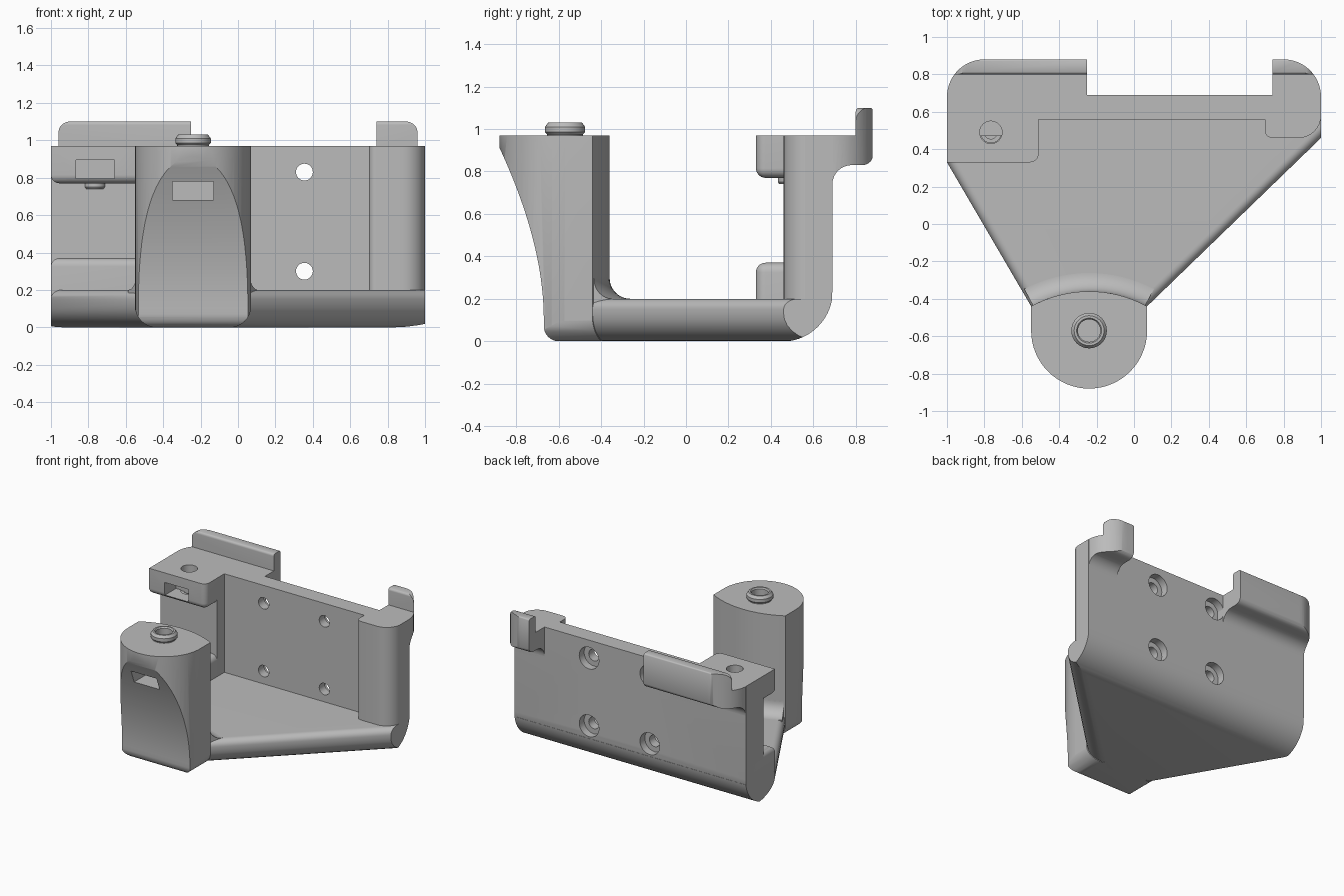
import bpy, bmesh
from math import pi, sin, cos, tan, atan2, radians
from mathutils import Vector
from mathutils.geometry import interpolate_bezier

if "Cube" in bpy.data.objects:
    bpy.data.objects.remove(bpy.data.objects["Cube"])

GREY = (0.5, 0.5, 0.5, 1)
grey = bpy.data.materials.new("plain grey")
grey.use_nodes = True
grey.diffuse_color = GREY
grey.node_tree.nodes["Principled BSDF"].inputs["Base Color"].default_value = GREY


def circle(cx, cy, r, start=0, end=360, n=32):
    """Points along an arc, in degrees; a full circle does not repeat its first point."""
    count = n if end - start == 360 else n + 1
    angles = [radians(start + (end - start) * i / n) for i in range(count)]
    return [(cx + r * cos(a), cy + r * sin(a)) for a in angles]


def outline(points, n=8):
    """Closed polygon; a third value on a point rounds that corner."""
    result = []
    for i, p in enumerate(points):
        corner = Vector(p[:2])
        if len(p) == 2:
            result.append(tuple(corner))
            continue
        d1 = (Vector(points[i - 1][:2]) - corner).normalized()
        d2 = (Vector(points[(i + 1) % len(points)][:2]) - corner).normalized()
        half = d1.angle(d2) / 2
        centre = corner + (d1 + d2).normalized() * p[2] / sin(half)
        v1 = corner + d1 * p[2] / tan(half) - centre
        v2 = corner + d2 * p[2] / tan(half) - centre
        a1 = atan2(v1.y, v1.x)
        turn = (atan2(v2.y, v2.x) - a1 + pi) % (2 * pi) - pi
        for k in range(n + 1):
            a = a1 + turn * k / n
            result.append((centre.x + p[2] * cos(a), centre.y + p[2] * sin(a)))
    return result


def finish(name, bm):
    bmesh.ops.recalc_face_normals(bm, faces=bm.faces)
    mesh = bpy.data.meshes.new(name)
    bm.to_mesh(mesh)
    bm.free()
    mesh.materials.append(grey)
    ob = bpy.data.objects.new(name, mesh)
    bpy.context.scene.collection.objects.link(ob)
    return ob


def prism_mesh(points, axis, lo, hi):
    place = {"x": lambda a, b, h: (h, a, b),
             "y": lambda a, b, h: (a, h, b),
             "z": lambda a, b, h: (a, b, h)}[axis]
    bm = bmesh.new()
    low = [bm.verts.new(place(a, b, lo)) for a, b in points]
    high = [bm.verts.new(place(a, b, hi)) for a, b in points]
    bm.faces.new(low)
    bm.faces.new(high)
    for i in range(len(points)):
        bm.faces.new((low[i - 1], low[i], high[i], high[i - 1]))
    bmesh.ops.recalc_face_normals(bm, faces=bm.faces)
    return bm


def prism(name, points, axis, lo, hi):
    return finish(name, prism_mesh(points, axis, lo, hi))


def rect(a1, a2, b1, b2):
    return [(a1, b1), (a2, b1), (a2, b2), (a1, b2)]


def round_edges(bm, test, radius):
    edges = [e for e in bm.edges if test(e.verts[0].co, e.verts[1].co)]
    bmesh.ops.bevel(bm, geom=edges, offset=radius, segments=7, profile=0.5, affect="EDGES")


def carve(ob, operation, *cutters):
    """Boolean with each cutter, then bake the result and drop the cutters."""
    for c in cutters:
        c.hide_render = True
        mod = ob.modifiers.new("carve", "BOOLEAN")
        mod.operation, mod.object, mod.solver = operation, c, "EXACT"
    bpy.context.view_layer.update()
    graph = bpy.context.evaluated_depsgraph_get()
    baked = bpy.data.meshes.new_from_object(ob.evaluated_get(graph))
    ob.modifiers.clear()
    ob.data = baked
    for c in cutters:
        bpy.data.objects.remove(c)


def revolve(name, profile, cx, cy, start=0, end=360, n=32):
    """Turn a closed (radius, z) profile about a vertical axis."""
    bm = bmesh.new()
    full = end - start == 360
    rings = []
    for i in range(n if full else n + 1):
        a = radians(start + (end - start) * i / n)
        rings.append([bm.verts.new((cx + r * cos(a), cy + r * sin(a), z)) for r, z in profile])
    pairs = list(zip(rings, rings[1:])) + ([(rings[-1], rings[0])] if full else [])
    for one, two in pairs:
        for k in range(len(profile)):
            bm.faces.new((one[k - 1], one[k], two[k], two[k - 1]))
    if not full:
        bm.faces.new(rings[0])
        bm.faces.new(rings[-1])
    return finish(name, bm)


# Base plate: tapered plan with rounded slanted edges and a rounded back heel
plan = [(-1, 0.33), (-0.55, -0.44), (0.07, -0.44), (1, 0.46), (1, 0.69), (-1, 0.69)]
bm = prism_mesh(plan, "z", 0, 0.2)


def slanted(p, q):
    return abs(p.x - q.x) > 0.2 and abs(p.y - q.y) > 0.2


round_edges(bm, lambda p, q: slanted(p, q) and max(p.z, q.z) < 0.001, 0.13)
round_edges(bm, lambda p, q: slanted(p, q) and min(p.z, q.z) > 0.199, 0.05)
base = finish("base_plate", bm)
heel = outline([(-1, -0.002), (0.692, -0.002, 0.24), (0.692, 0.5), (-1, 0.5)], 14)
carve(base, "INTERSECT", prism("heel_cutter", heel, "x", -1.1, 1.1))

# Back wall with four counterbored screw holes
wall = prism("back_wall", [(0.56, 0.97), (0.56, 0.1), (0.64, 0.1), (0.675, 0.16),
                           (0.687, 0.2), (0.69, 0.24), (0.69, 0.97)], "x", -1, 1)
cutters = []
for x in (-0.17, 0.355):
    for z in (0.3, 0.83):
        cutters.append(prism("screw_hole", circle(x, z, 0.045), "y", 0.4, 0.8))
        cutters.append(prism("counterbore", circle(x, z, 0.085), "y", 0.63, 0.81))
carve(wall, "DIFFERENCE", *cutters)

# Thick column on one end, thinner pad between the clamp blocks on the other
prism("end_column", outline([(0.7, 0.46, 0.04), (1, 0.46, 0.12), (1, 0.6), (0.7, 0.6)]),
      "z", 0.15, 0.97)
prism("end_pad", rect(-1, -0.51, 0.47, 0.6), "z", 0.15, 0.9)


# Clamp blocks, rounded on the sides facing each other
def clamp_block(name, lo, hi, round_z):
    bm = prism_mesh(rect(-1, -0.51, 0.33, 0.6), "z", lo, hi)

    def soft(p, q):
        mid = (p + q) / 2
        facing = abs(p.z - round_z) < 0.001 and abs(q.z - round_z) < 0.001 and mid.y < 0.55
        return facing or (abs(p.z - q.z) > 0.05 and mid.x > -0.6 and mid.y < 0.4)

    round_edges(bm, soft, 0.045)
    return finish(name, bm)


clamp_block("lower_block", 0.17, 0.37, 0.37)
upper = clamp_block("upper_block", 0.77, 0.97, 0.77)
carve(upper, "DIFFERENCE",
      prism("bolt_hole", circle(-0.765, 0.49, 0.06), "z", 0.6, 1.1),
      prism("nut_slot", rect(-0.865, -0.66, 0.795, 0.895), "y", 0.2, 0.56))
revolve("bolt_collar", [(0.035, 0.74), (0.05, 0.74), (0.057, 0.75), (0.057, 0.79), (0.035, 0.79)],
        -0.765, 0.49)


# Hooks rising behind the wall
def hook(name, inner, outer):
    s = 1 if outer > 0 else -1
    body = prism(name, outline([(inner, 0.5), (outer, 0.5), (outer, 0.88, 0.2), (inner, 0.88)], 14),
                 "z", 0.5, 1.3)
    side = outline([(0.6, 0.97), (0.6, 0.7), (0.69, 0.7), (0.69, 0.83, 0.09), (0.882, 0.83, 0.05),
                    (0.882, 1.102, 0.02), (0.8, 1.102, 0.02), (0.8, 0.97)])
    front = outline([(inner - s * 0.1, 0.6), (s * 1.05, 0.6), (s * 1.05, 1.0), (s * 0.96, 1.0),
                     (s * 0.96, 1.1, 0.06), (inner - s * 0.1, 1.1)])
    carve(body, "INTERSECT", prism("hook_side", side, "x", -1.2, 1.2),
          prism("hook_front", front, "y", 0.4, 1.2))


hook("long_hook", -0.25, -1)
hook("short_hook", 0.74, 1)

# Front post: round-nosed plan trimmed by a flaring front curve and rounded foot
PX, PY = -0.24, -0.57
post_plan = circle(PX, PY, 0.31, 180, 360, 32) + circle(PX, -1.0, 0.64, 61, 119, 16)
post = prism("front_post", post_plan, "z", -0.1, 0.97)
flare = interpolate_bezier(Vector((-0.67, 0.1)), Vector((-0.67, 0.42)),
                           Vector((-0.79, 0.72)), Vector((-0.885, 0.925)), 20)
side = outline([(-0.67, 0, 0.07)] + [(p[0], p[1]) for p in flare]
               + [(-0.95, 1.1), (-0.2, 1.1), (-0.2, 0)])
foot = outline([(PX - 0.312, -0.002, 0.12), (PX + 0.312, -0.002, 0.12),
                (PX + 0.312, 1.2), (PX - 0.312, 1.2)])
carve(post, "INTERSECT", prism("post_side", side, "x", -0.8, 0.3),
      prism("post_foot", foot, "y", -1.2, 0))
carve(post, "DIFFERENCE", prism("post_bore", circle(PX, PY, 0.07), "z", 0.6, 1.1),
      prism("post_slot", rect(-0.35, -0.13, 0.68, 0.78), "y", -1.1, -0.46))

# Collar on the post and the fillet where the post meets the base
revolve("post_collar", [(0.06, 0.9), (0.085, 0.9), (0.085, 0.975), (0.095, 0.985), (0.095, 1.01),
                        (0.08, 1.03), (0.067, 1.03), (0.06, 1.02)], PX, PY)
revolve("post_fillet", outline([(0.6, 0.15), (0.74, 0.15), (0.74, 0.2), (0.64, 0.2, 0.098),
                                (0.64, 0.31), (0.6, 0.31)]), PX, -1.0, 62, 118, 16)

# Smooth curved faces, keep hard edges
for ob in bpy.context.scene.objects:
    if ob.type == "MESH":
        ob.data.shade_smooth()
        ob.data.set_sharp_from_angle(angle=radians(32))
